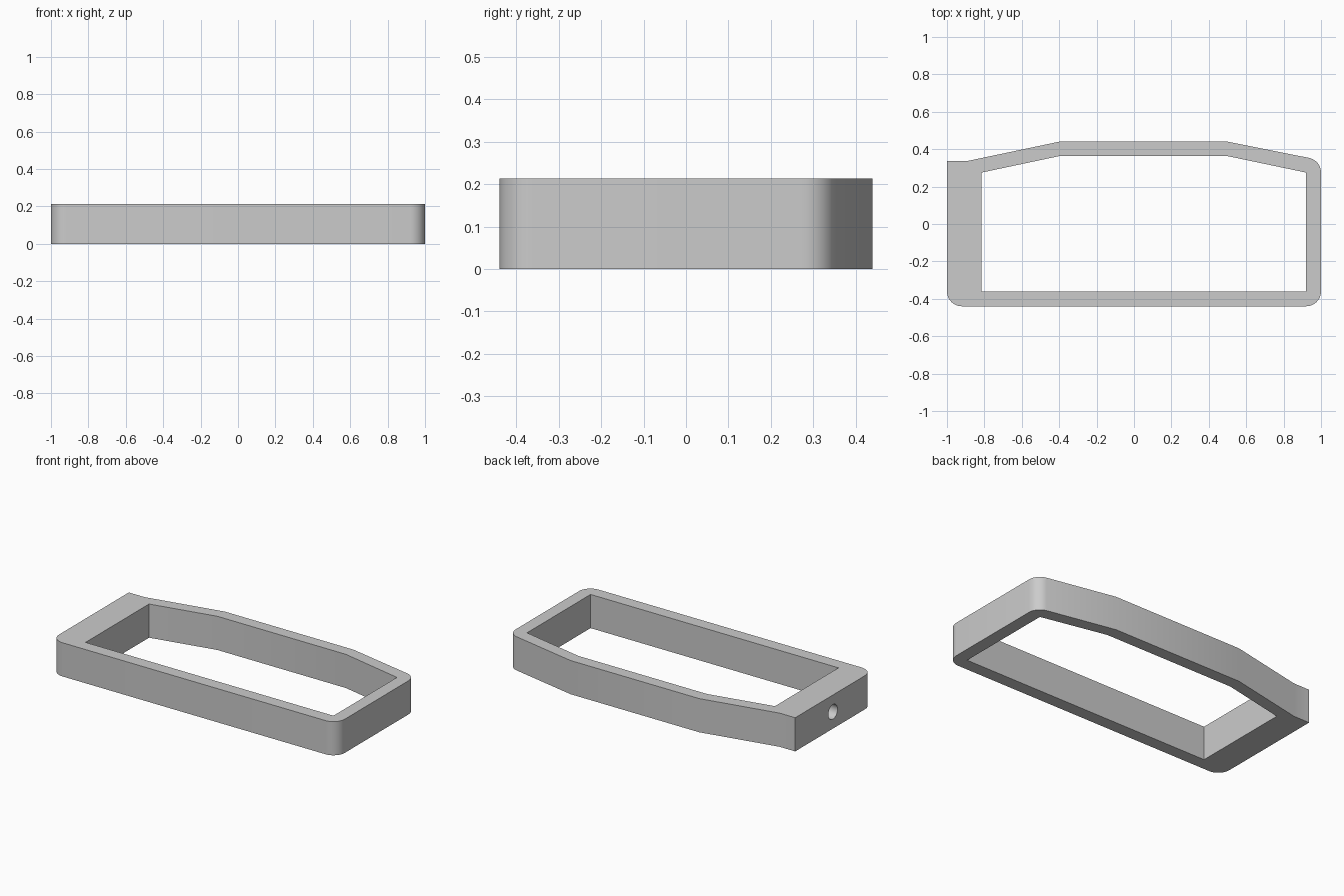
import bpy, bmesh
from math import cos, sin, radians, pi
from mathutils import Matrix

cube = bpy.data.objects.get("Cube")
if cube:
    bpy.data.objects.remove(cube)

HEIGHT = 0.213
RADIUS = 0.08
HOLE_Y = -0.04


def arc(cx, cy, start, end, steps=10):
    angles = [radians(start + (end - start) * i / steps) for i in range(steps + 1)]
    return [(cx + RADIUS * cos(a), cy + RADIUS * sin(a)) for a in angles]


def add_object(name, bm):
    bmesh.ops.recalc_face_normals(bm, faces=bm.faces)
    mesh = bpy.data.meshes.new(name)
    bm.to_mesh(mesh)
    bm.free()
    obj = bpy.data.objects.new(name, mesh)
    bpy.context.collection.objects.link(obj)
    return obj


def prism(name, points, bottom, top):
    bm = bmesh.new()
    face = bm.faces.new([bm.verts.new((x, y, bottom)) for x, y in points])
    result = bmesh.ops.extrude_face_region(bm, geom=[face])
    moved = [v for v in result["geom"] if isinstance(v, bmesh.types.BMVert)]
    bmesh.ops.translate(bm, verts=moved, vec=(0, 0, top - bottom))
    return add_object(name, bm)


def rod_cutter(name, sides, radius, x0, x1):
    # Rod along x; a vertex points along y
    bm = bmesh.new()
    bmesh.ops.create_cone(bm, cap_ends=True, segments=sides, radius1=radius,
                          radius2=radius, depth=x1 - x0)
    turn = Matrix.Rotation(pi / 2, 4, "Y")
    if sides == 6:
        turn = turn @ Matrix.Rotation(pi / 2, 4, "Z")
    place = Matrix.Translation(((x0 + x1) / 2, HOLE_Y, HEIGHT / 2))
    bm.transform(place @ turn)
    return add_object(name, bm)


# Frame outline with three rounded corners and a bowed back
outer = (arc(-0.92, -0.36, 180, 270) + arc(0.92, -0.36, 270, 360)
         + arc(0.92, 0.275, 0, 78)
         + [(0.5, 0.44), (-0.4, 0.44), (-0.89, 0.337), (-1, 0.337)])
frame = prism("frame", outer, 0, HEIGHT)

# Window, bolt hole and hexagonal nut pocket
window = [(-0.815, -0.36), (0.92, -0.36), (0.92, 0.275),
          (0.5, 0.363), (-0.4, 0.363), (-0.815, 0.275)]
cutters = [prism("window_cutter", window, -0.1, HEIGHT + 0.1),
           rod_cutter("bolt_hole_cutter", 32, 0.046, -1.1, -0.85),
           rod_cutter("nut_pocket_cutter", 6, 0.086, -0.915, -0.75)]

bpy.context.view_layer.objects.active = frame
frame.select_set(True)
for cutter in cutters:
    cut = frame.modifiers.new(cutter.name, "BOOLEAN")
    cut.object = cutter
    cut.operation = "DIFFERENCE"
    cut.solver = "EXACT"
    bpy.ops.object.modifier_apply(modifier=cut.name)
for cutter in cutters:
    bpy.data.objects.remove(cutter)

# Grey finish
grey = bpy.data.materials.new("grey")
grey.use_nodes = True
color = (0.6, 0.6, 0.6, 1)
grey.diffuse_color = color
grey.node_tree.nodes["Principled BSDF"].inputs["Base Color"].default_value = color
frame.data.materials.clear()
frame.data.materials.append(grey)
bpy.ops.object.shade_smooth_by_angle(angle=radians(30))
